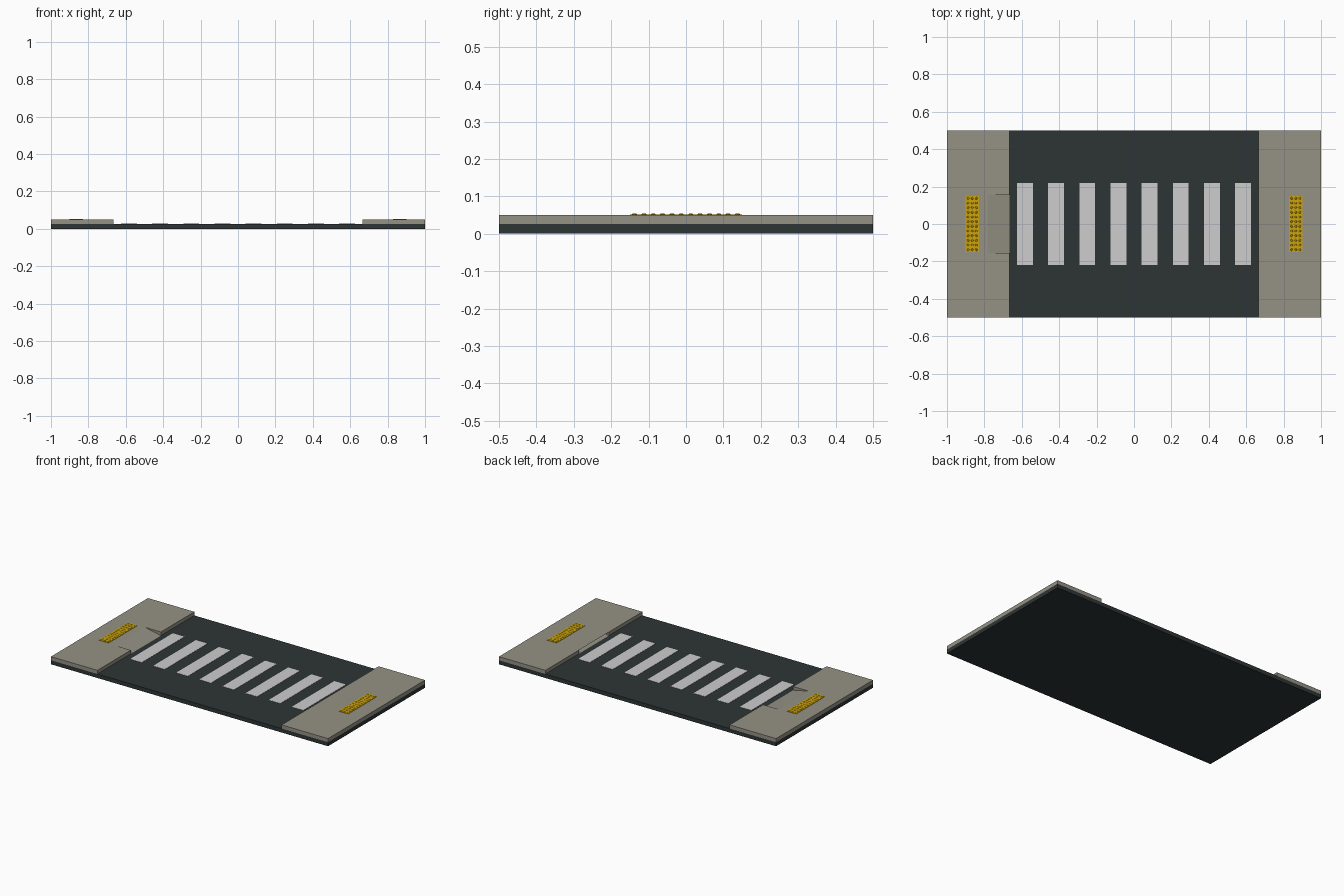
import bpy, bmesh
from mathutils import Matrix, Vector

if "Cube" in bpy.data.objects:
    bpy.data.objects.remove(bpy.data.objects["Cube"])


def material(name, rgb):
    m = bpy.data.materials.new(name)
    m.diffuse_color = (*rgb, 1)
    m.use_nodes = True
    m.node_tree.nodes["Principled BSDF"].inputs["Base Color"].default_value = m.diffuse_color
    return m


ASPHALT = material("dark_asphalt", (0.027, 0.036, 0.035))
CONCRETE = material("warm_concrete", (0.30, 0.285, 0.235))
PAINT = material("white_paint", (0.62, 0.61, 0.62))
YELLOW = material("tactile_yellow", (0.60, 0.37, 0.004))

ROAD_Z, WALK_Z = 0.026, 0.05
CURB_X, RAMP_X, RAMP_Y = 0.665, 0.78, 0.155


def finish(name, bm, mat):
    bmesh.ops.recalc_face_normals(bm, faces=bm.faces)
    me = bpy.data.meshes.new(name)
    bm.to_mesh(me)
    bm.free()
    me.materials.append(mat)
    ob = bpy.data.objects.new(name, me)
    bpy.context.collection.objects.link(ob)
    return ob


def add_box(bm, x0, x1, y0, y1, z0, z1):
    c = Vector(((x0 + x1) / 2, (y0 + y1) / 2, (z0 + z1) / 2))
    s = Matrix.Diagonal((x1 - x0, y1 - y0, z1 - z0, 1))
    bmesh.ops.create_cube(bm, size=1, matrix=Matrix.Translation(c) @ s)


# Road slab
bm = bmesh.new()
add_box(bm, -1, 1, -0.5, 0.5, 0, ROAD_Z)
finish("road_slab", bm, ASPHALT)

# Eight crossing stripes, thin painted plates
bm = bmesh.new()
for i in range(8):
    x = (i - 3.5) / 6
    add_box(bm, x - 0.042, x + 0.042, -0.22, 0.22, ROAD_Z - 0.001, ROAD_Z + 0.0015)
finish("crossing_stripes", bm, PAINT)


def sidewalk(side, label):
    # Raised sidewalk with a curb ramp cut down to road level
    bm = bmesh.new()

    def v(x, y, z):
        return bm.verts.new((side * x, y, z))

    low = [v(1, -0.5, ROAD_Z), v(1, 0.5, ROAD_Z), v(CURB_X, 0.5, ROAD_Z),
           v(CURB_X, RAMP_Y, ROAD_Z), v(CURB_X, -RAMP_Y, ROAD_Z), v(CURB_X, -0.5, ROAD_Z)]
    top = [v(p.co.x * side, p.co.y, WALK_Z) for p in low]
    in_a, in_b = v(RAMP_X, RAMP_Y, WALK_Z), v(RAMP_X, -RAMP_Y, WALK_Z)
    bm.faces.new(low)
    for i in (0, 1, 2, 4, 5):                       # outer walls
        j = (i + 1) % 6
        bm.faces.new((low[i], low[j], top[j], top[i]))
    bm.faces.new((low[3], low[4], in_b, in_a))      # ramp slope
    bm.faces.new((low[3], top[3], in_a))            # ramp flanks
    bm.faces.new((low[4], top[4], in_b))
    bm.faces.new(top[:4] + [in_a, in_b] + top[4:])  # walking surface
    bmesh.ops.triangulate(bm, faces=[f for f in bm.faces if len(f.verts) > 4])
    finish(label + "_sidewalk", bm, CONCRETE)

    # Tactile warning plate with rows of small studs
    bm = bmesh.new()
    xs = sorted((side * 0.83, side * 0.90))
    add_box(bm, *xs, -0.15, 0.15, WALK_Z - 0.001, WALK_Z + 0.002)
    for i in range(3):
        for j in range(12):
            loc = (side * (0.843 + 0.022 * i), (j - 5.5) * 0.025, WALK_Z + 0.0025)
            bmesh.ops.create_cone(bm, cap_ends=True, segments=8, radius1=0.007,
                                  radius2=0.005, depth=0.002,
                                  matrix=Matrix.Translation(loc))
    finish(label + "_tactile_plate", bm, YELLOW)


sidewalk(-1, "left")
sidewalk(1, "right")
